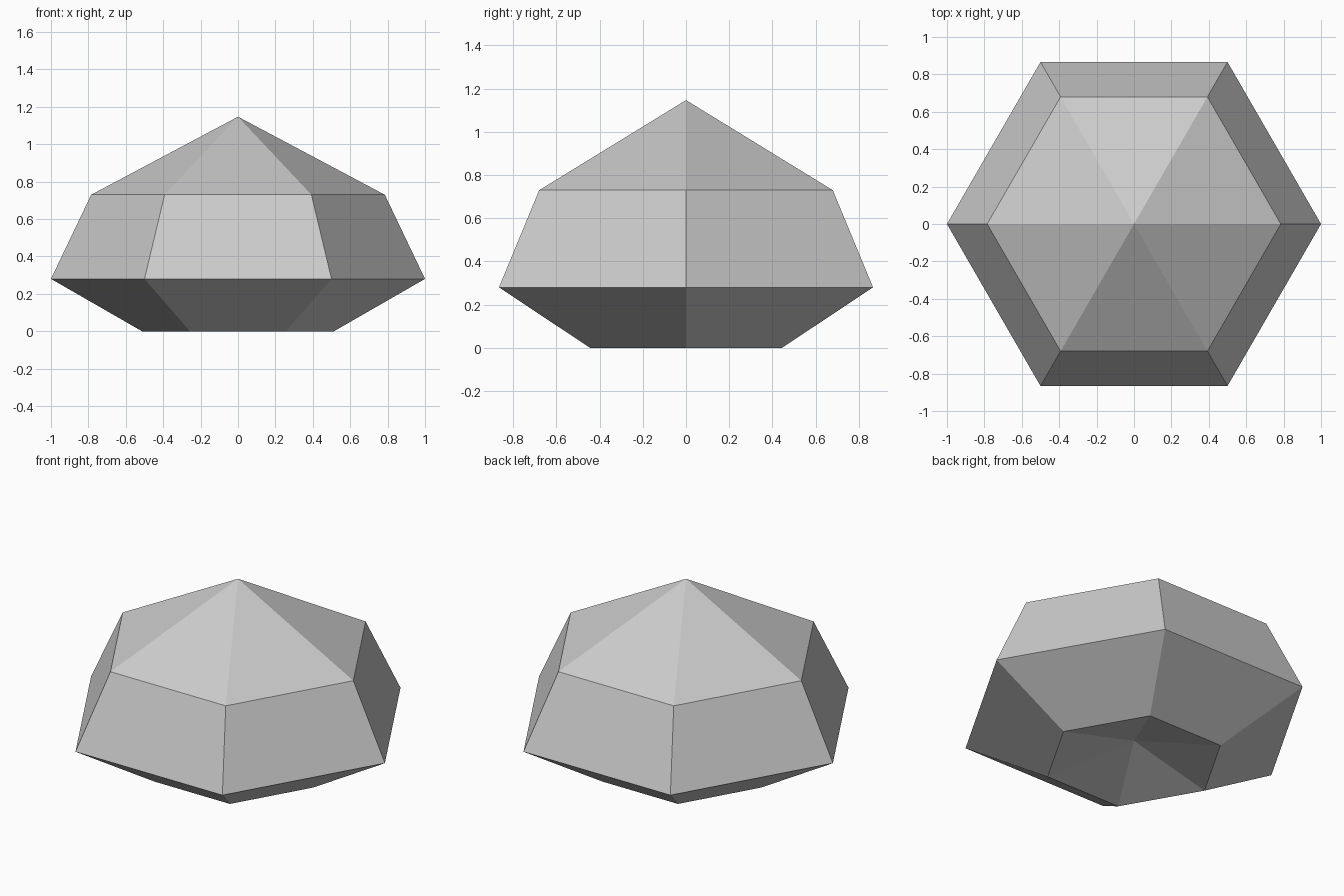
import bpy
import bmesh
from math import cos, sin, tau

SIDES = 6

if "Cube" in bpy.data.objects:
    bpy.data.objects.remove(bpy.data.objects["Cube"], do_unlink=True)


def make_material(name, colour):
    mat = bpy.data.materials.new(name)
    mat.use_nodes = True
    mat.diffuse_color = colour
    mat.node_tree.nodes["Principled BSDF"].inputs["Base Color"].default_value = colour
    return mat


def ring(bm, radius, z):
    return [bm.verts.new((radius * cos(tau * i / SIDES), radius * sin(tau * i / SIDES), z))
            for i in range(SIDES)]


def faceted_gem(name, bottom_z, profile, top_z, material):
    bm = bmesh.new()
    rings = [ring(bm, r, z) for r, z in profile]
    bottom = bm.verts.new((0, 0, bottom_z))
    top = bm.verts.new((0, 0, top_z))
    for i in range(SIDES):
        j = (i + 1) % SIDES
        # Hollow underside and pointed crown
        bm.faces.new((bottom, rings[0][j], rings[0][i]))
        bm.faces.new((top, rings[-1][i], rings[-1][j]))
        # Sloping side facets
        for low, high in zip(rings, rings[1:]):
            bm.faces.new((low[i], low[j], high[j], high[i]))
    mesh = bpy.data.meshes.new(name)
    bm.to_mesh(mesh)
    bm.free()
    mesh.materials.append(material)
    obj = bpy.data.objects.new(name, mesh)
    bpy.context.collection.objects.link(obj)
    return obj


# Six-sided stone: base edge, wide rim, shoulder
grey = make_material("light_grey", (0.6, 0.6, 0.6, 1))
faceted_gem("gem", 0.13, [(0.513, 0), (1, 0.28), (0.785, 0.73)], 1.147, grey)
